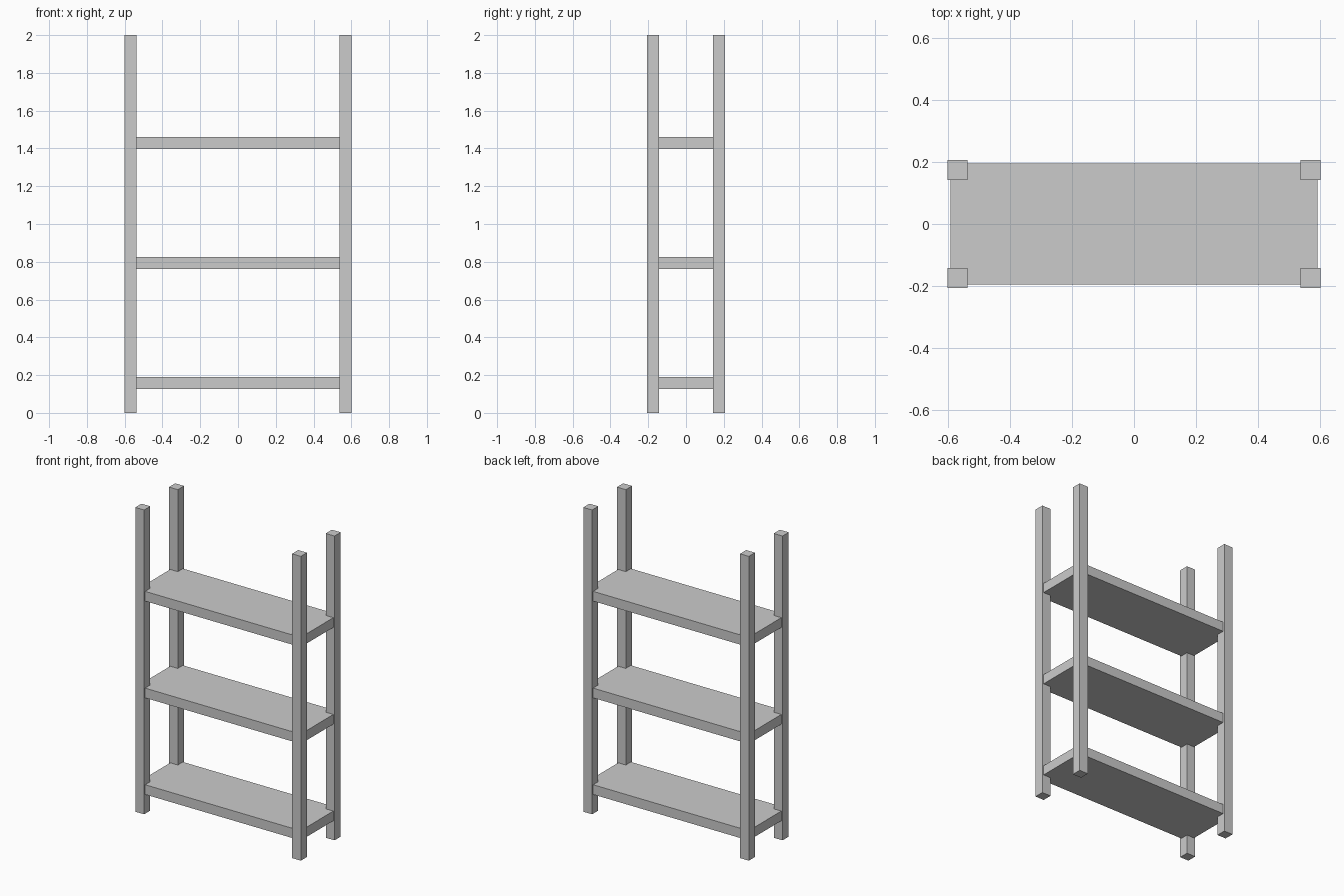
import bpy

if "Cube" in bpy.data.objects:
    bpy.data.objects.remove(bpy.data.objects["Cube"])


def box(name, x0, x1, y0, y1, z0, z1):
    """Axis-aligned box between two corners."""
    bpy.ops.mesh.primitive_cube_add(
        size=1, location=((x0 + x1) / 2, (y0 + y1) / 2, (z0 + z1) / 2))
    ob = bpy.context.object
    ob.name = name
    ob.scale = (x1 - x0, y1 - y0, z1 - z0)
    bpy.ops.object.transform_apply(location=False, rotation=False, scale=True)
    return ob


HALF_W, HALF_D, POST = 0.602, 0.207, 0.064
SHELF_W, SHELF_D, SHELF_T = 0.593, 0.196, 0.064

# Four corner posts
for sx, side in ((-1, "left"), (1, "right")):
    for sy, end in ((-1, "front"), (1, "back")):
        x = sx * (HALF_W - POST / 2)
        y = sy * (HALF_D - POST / 2)
        box(f"{end}_{side}_post", x - POST / 2, x + POST / 2,
            y - POST / 2, y + POST / 2, 0, 2)

# Three shelves let into the posts, slightly inset from the outer faces
for name, z in (("lower", 0.126), ("middle", 0.761), ("upper", 1.397)):
    box(f"{name}_shelf", -SHELF_W, SHELF_W, -SHELF_D, SHELF_D, z, z + SHELF_T)
